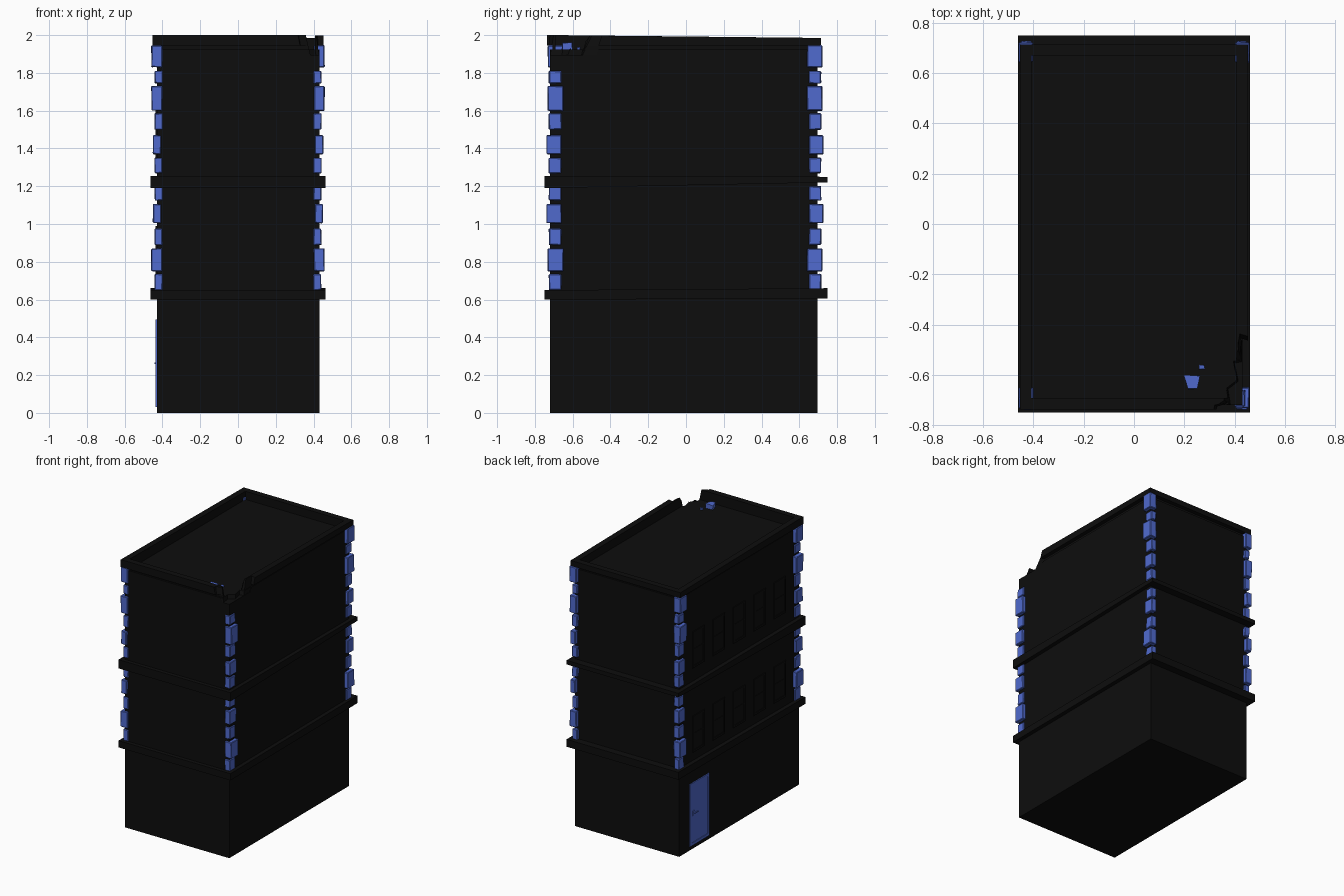
import bpy, bmesh, random
from mathutils import Vector

if "Cube" in bpy.data.objects:
    bpy.data.objects.remove(bpy.data.objects["Cube"])

random.seed(4)


def material(name, rgb):
    m = bpy.data.materials.new(name)
    m.diffuse_color = (*rgb, 1)
    m.use_nodes = True
    m.node_tree.nodes["Principled BSDF"].inputs["Base Color"].default_value = m.diffuse_color
    return m


BLACK = material("black", (0.004, 0.004, 0.004))
BLUE = material("blue", (0.08, 0.145, 0.62))


def finish(name, bm, mat):
    bmesh.ops.recalc_face_normals(bm, faces=bm.faces)
    me = bpy.data.meshes.new(name)
    bm.to_mesh(me)
    bm.free()
    ob = bpy.data.objects.new(name, me)
    if mat:
        me.materials.append(mat)
    bpy.context.collection.objects.link(ob)
    return ob


def add_box(bm, lo, hi, jitter=0.0):
    vs = bmesh.ops.create_cube(bm, size=1)["verts"]
    lo, hi = Vector(lo), Vector(hi)
    for v in vs:
        v.co = Vector(((lo[i] + hi[i]) / 2 + v.co[i] * (hi[i] - lo[i]) for i in range(3)))
        v.co += Vector([random.uniform(-jitter, jitter) for _ in range(3)])
    return vs


def box(name, lo, hi, mat, bevel=0.0):
    bm = bmesh.new()
    add_box(bm, lo, hi)
    ob = finish(name, bm, mat)
    if bevel:
        mod = ob.modifiers.new("bevel", "BEVEL")
        mod.width, mod.segments = bevel, 1
    return ob


def ring(bm, loops):
    """Closed ring swept through rectangular loops of vertices."""
    rows = [[bm.verts.new(p) for p in loop] for loop in loops]
    for i, a in enumerate(rows):
        b = rows[(i + 1) % len(rows)]
        for j in range(4):
            k = (j + 1) % 4
            bm.faces.new((a[j], a[k], b[k], b[j]))


# Walls and flat roof
body = box("building_body", (-0.43, -0.72, 0), (0.432, 0.695, 1.925), BLACK)

# Floor ledges, slightly uneven front to back
for name, front, back in (("lower_ledge", (0.60, 0.65), (0.605, 0.66)),
                          ("upper_ledge", (1.19, 1.255), (1.22, 1.25))):
    bm = bmesh.new()
    for v in add_box(bm, (-0.462, -0.75, 0), (0.462, 0.75, 1)):
        v.co.z = (front if v.co.y < 0 else back)[round(v.co.z)]
    finish(name, bm, BLACK)

# Parapet ring, top sloping gently down to the back
bm = bmesh.new()
loops = []
for inset, z in ((0, 1.945), (0, 2.0), (0.045, 2.0), (0.045, 1.90), (0.03, 1.90), (0.03, 1.945)):
    x, y0, y1 = 0.453 - inset, -0.737 + inset, 0.714 - inset
    drop = 0.015 if z == 2.0 else 0
    loops.append([(-x, y0, z), (x, y0, z), (x, y1, z - drop), (-x, y1, z - drop)])
ring(bm, loops)
parapet = finish("roof_parapet", bm, BLACK)

# Cutter for the broken front right roof corner
edge = [(0.29, -0.82), (0.31, -0.715), (0.345, -0.69), (0.35, -0.63), (0.385, -0.57),
        (0.38, -0.51), (0.405, -0.47), (0.415, -0.415), (0.52, -0.41), (0.52, -0.82)]
bm = bmesh.new()
corner = Vector((0.52, -0.82, 0))
top, low = [], []
for i, (x, y) in enumerate(edge):
    p = Vector((x, y, 0))
    q = corner.lerp(p, 0.78 + 0.08 * (i % 2))
    top.append(bm.verts.new((p.x, p.y, 2.06)))
    low.append(bm.verts.new((q.x, q.y, 1.895)))
bm.faces.new(top)
bm.faces.new(low[::-1])
for i in range(len(edge)):
    j = (i + 1) % len(edge)
    bm.faces.new((top[i], low[i], low[j], top[j]))
cutter = finish("break_cutter", bm, None)
cutter.hide_render = True
cutter.display_type = "WIRE"
for ob in (body, parapet):
    mod = ob.modifiers.new("broken_corner", "BOOLEAN")
    mod.operation, mod.solver, mod.object = "DIFFERENCE", "EXACT", cutter

# Corner stones: bottom, top, size class
SMALL, MEDIUM, LARGE = (0.441, 0.40, 0.008, 0.66), (0.45, 0.408, 0.02, 0.66), (0.458, 0.402, 0.014, 0.65)
stones = [(0.65, 0.735, SMALL), (0.75, 0.87, LARGE), (0.89, 0.975, SMALL), (1.005, 1.105, MEDIUM),
          (1.125, 1.20, SMALL), (1.27, 1.35, SMALL), (1.37, 1.47, MEDIUM), (1.50, 1.585, SMALL),
          (1.60, 1.73, LARGE), (1.745, 1.81, SMALL), (1.83, 1.945, LARGE)]
for sx, xn in ((-1, "left"), (1, "right")):
    for sy, yn in ((-1, "front"), (1, "back")):
        bm = bmesh.new()
        for z0, z1, (xo, xi, out, yi) in stones:
            if z0 > 1.82 and sx > 0 and sy < 0:
                continue  # stone lost with the broken corner
            yo = 0.718 + out if sy < 0 else 0.707 + out
            yi = yi if sy < 0 else yi - 0.008
            xs, ys = sorted((sx * xo, sx * xi)), sorted((sy * yo, sy * yi))
            add_box(bm, (xs[0], ys[0], z0), (xs[1], ys[1], z1), 0.002)
        ob = finish(f"{yn}_{xn}_corner_stones", bm, BLUE)
        mod = ob.modifiers.new("bevel", "BEVEL")
        mod.width, mod.segments = 0.004, 1


def side_frame(bm, y, z0, z1, w, t, x_out, x_in=-0.425):
    """Rectangular frame lying on the left wall."""
    def loop(x, d):
        a, b = w / 2 - d, 0 if d == 0 else d
        return [(x, y - a, z0 + b), (x, y + a, z0 + b), (x, y + a, z1 - b), (x, y - a, z1 - b)]
    ring(bm, [loop(x_in, 0), loop(x_out, 0), loop(x_out, t), loop(x_in, t)])


# Two rows of windows on the left wall
bm = bmesh.new()
for z0 in (0.72, 1.35):
    for i in range(5):
        y = -0.49 + 0.24 * i
        side_frame(bm, y, z0, z0 + 0.27, 0.14, 0.016, -0.436)
        add_box(bm, (-0.432, y - 0.06, z0 + 0.01), (-0.425, y + 0.06, z0 + 0.26))
        add_box(bm, (-0.434, y - 0.06, z0 + 0.13), (-0.425, y + 0.06, z0 + 0.14))
finish("left_windows", bm, BLACK)

# Door on the left wall
bm = bmesh.new()
side_frame(bm, 0.46, 0.03, 0.495, 0.23, 0.02, -0.437)
finish("door_frame", bm, BLUE)
box("door_panel", (-0.433, 0.355, 0.035), (-0.425, 0.565, 0.485), BLUE)
bm = bmesh.new()
add_box(bm, (-0.438, 0.525, 0.245), (-0.43, 0.54, 0.285))
add_box(bm, (-0.442, 0.485, 0.26), (-0.436, 0.54, 0.268))
finish("door_handle", bm, BLUE)

# Fallen stone fragments on the roof
bm = bmesh.new()
for v in add_box(bm, (0.20, -0.655, 1.92), (0.265, -0.602, 1.96), 0.004):
    if v.co.y < -0.63:
        v.co.x = 0.235 + (v.co.x - 0.235) * 0.55
add_box(bm, (0.26, -0.578, 1.92), (0.28, -0.562, 1.938), 0.003)
finish("fallen_fragments", bm, BLUE)
